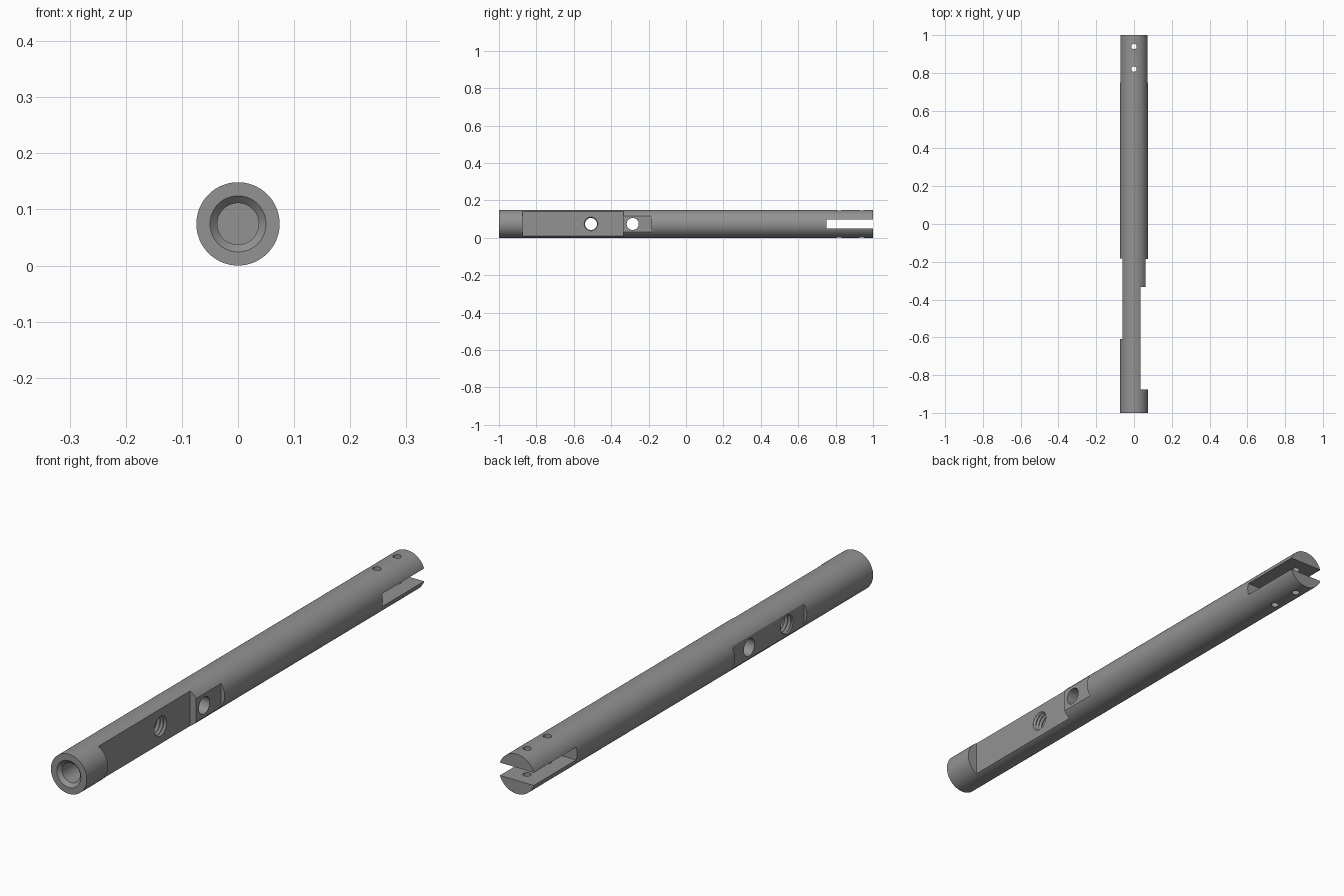
import bpy, bmesh, math
from mathutils import Matrix, Vector

if "Cube" in bpy.data.objects:
    bpy.data.objects.remove(bpy.data.objects["Cube"])

R = 0.0742          # rod radius, also the height of its axis
steel = bpy.data.materials.new("steel_grey")
steel.diffuse_color = (0.29, 0.29, 0.29, 1)
steel.use_nodes = True
steel.node_tree.nodes["Principled BSDF"].inputs["Base Color"].default_value = steel.diffuse_color


def finish(name, bm):
    bmesh.ops.recalc_face_normals(bm, faces=bm.faces)
    mesh = bpy.data.meshes.new(name)
    bm.to_mesh(mesh)
    bm.free()
    mesh.materials.append(steel)
    ob = bpy.data.objects.new(name, mesh)
    bpy.context.collection.objects.link(ob)
    return ob


def lathe(name, profile, axis, origin, sides=48):
    """Capped solid of revolution from (distance, radius) pairs along an axis."""
    bm = bmesh.new()
    turn = Vector((0, 0, 1)).rotation_difference(Vector(axis)).to_matrix().to_4x4()
    place = Matrix.Translation(origin) @ turn
    rings = []
    for t, r in profile:
        rings.append([bm.verts.new(place @ Vector((r * math.cos(a), r * math.sin(a), t)))
                      for a in (2 * math.pi * i / sides for i in range(sides))])
    for a, b in zip(rings, rings[1:]):
        for i in range(sides):
            j = (i + 1) % sides
            bm.faces.new((a[i], a[j], b[j], b[i]))
    bm.faces.new(rings[0])
    bm.faces.new(rings[-1])
    return finish(name, bm)


def block(name, lo, hi):
    bm = bmesh.new()
    bmesh.ops.create_cube(bm, size=1)
    lo, hi = Vector(lo), Vector(hi)
    for v in bm.verts:
        v.co = (lo + hi) / 2 + v.co * (hi - lo)
    return finish(name, bm)


rod = lathe("rod", [(-1, R), (1, R)], (0, 1, 0), (0, 0, R), 96)
cutters = [
    # milled flats on the two sides
    block("long_flat", (0.035, -0.875, -0.1), (0.2, -0.333, 0.3)),
    block("short_flat", (0.06, -0.36, -0.1), (0.2, -0.185, 0.3)),
    block("left_flat", (-0.2, -0.608, -0.1), (-0.062, -0.183, 0.3)),
    # fork slot in the rear end
    block("fork_slot", (-0.2, 0.75, R - 0.024), (0.2, 1.1, R + 0.024)),
    # countersunk blind bore in the front end
    lathe("front_bore", [(-0.02, 0.05), (0, 0.05), (0.013, 0.037), (0.1, 0.037)],
          (0, 1, 0), (0, -1, R)),
    # plain cross hole
    lathe("cross_hole", [(-0.2, 0.032), (0.2, 0.032)], (1, 0, 0), (0, -0.285, R)),
]
# threaded cross hole with ridged wall
pitch = 0.014
ridges = [(-0.1 + k * pitch / 2, 0.032 if k % 2 == 0 else 0.0385) for k in range(27)]
cutters.append(lathe("threaded_hole", ridges, (1, 0, 0), (0, -0.508, R)))
# pin holes through both fork arms
for y in (0.82, 0.94):
    cutters.append(lathe("pin_hole", [(-0.2, 0.0145), (0.2, 0.0145)],
                         (0, 0, 1), (0, y, R), 32))

for c in cutters:
    mod = rod.modifiers.new(c.name, 'BOOLEAN')
    mod.operation = 'DIFFERENCE'
    mod.solver = 'EXACT'
    mod.object = c

# bake the cuts and drop the cutters
bpy.context.view_layer.update()
result = bpy.data.meshes.new_from_object(rod.evaluated_get(bpy.context.evaluated_depsgraph_get()))
rod.modifiers.clear()
rod.data = result
result.materials.clear()
result.materials.append(steel)
for p in result.polygons:
    p.material_index = 0
for c in cutters:
    bpy.data.objects.remove(c)

bpy.ops.object.select_all(action='DESELECT')
rod.select_set(True)
bpy.context.view_layer.objects.active = rod
bpy.ops.object.shade_smooth_by_angle(angle=math.radians(30))
